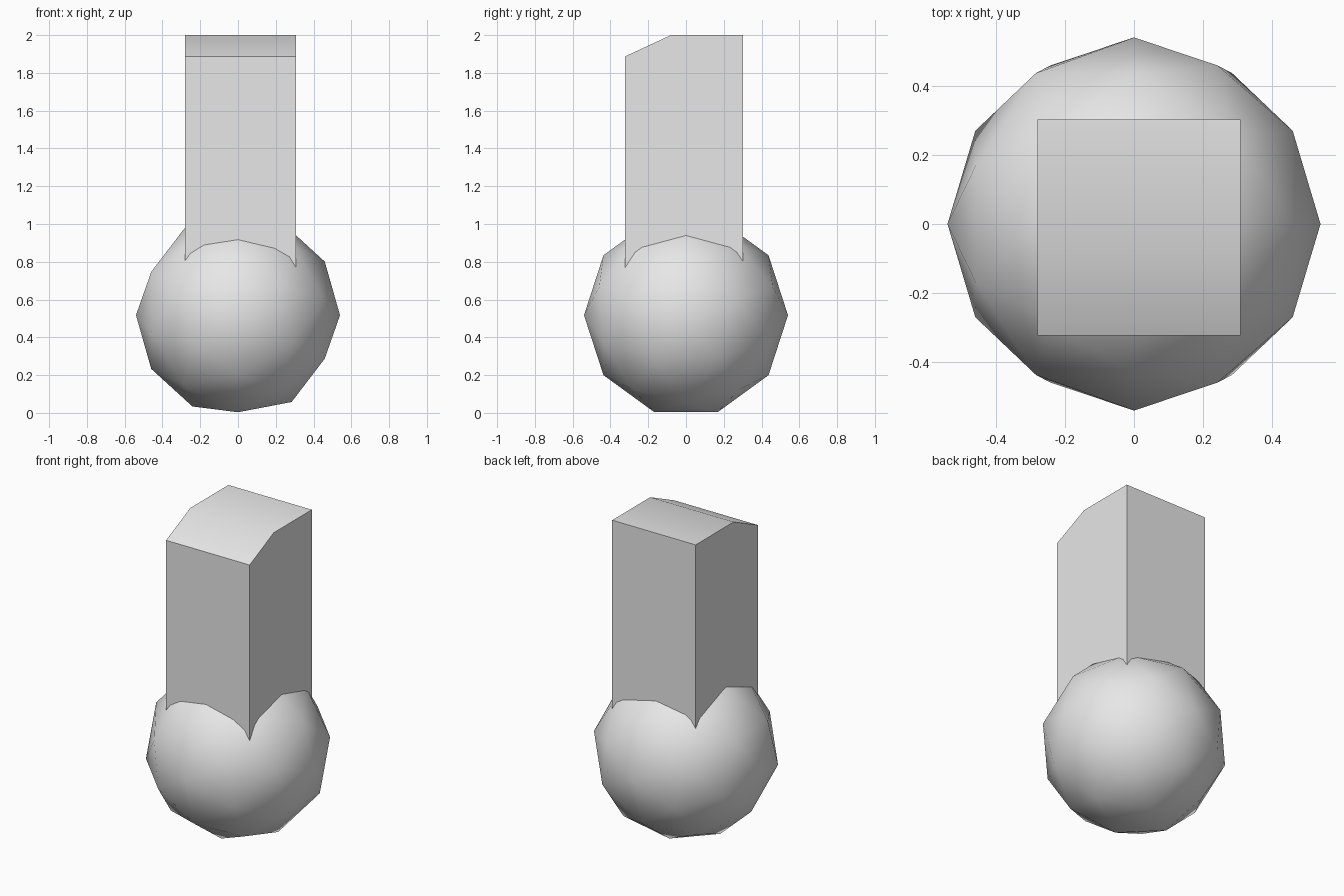
import bpy, bmesh, math
from mathutils import Matrix, Vector

cube = bpy.data.objects.get("Cube")
if cube:
    bpy.data.objects.remove(cube, do_unlink=True)

grey = bpy.data.materials.new("plain_grey")
grey.use_nodes = True
colour = (0.8, 0.8, 0.8, 1)
grey.diffuse_color = colour
grey.node_tree.nodes["Principled BSDF"].inputs["Base Color"].default_value = colour


def finish(name, bm):
    """Turn a bmesh into a shaded, coloured object."""
    bmesh.ops.recalc_face_normals(bm, faces=bm.faces)
    mesh = bpy.data.meshes.new(name)
    bm.to_mesh(mesh)
    bm.free()
    mesh.materials.append(grey)
    obj = bpy.data.objects.new(name, mesh)
    bpy.context.collection.objects.link(obj)
    bpy.ops.object.select_all(action="DESELECT")
    obj.select_set(True)
    bpy.context.view_layer.objects.active = obj
    bpy.ops.object.shade_smooth_by_angle(angle=math.radians(30))
    return obj


# Faceted ball, turned so its poles point sideways
radius = 0.54
bm = bmesh.new()
bmesh.ops.create_icosphere(bm, subdivisions=2, radius=radius)
turn = Matrix.Rotation(math.pi, 4, Vector((1, 0, 1)))
bmesh.ops.transform(bm, matrix=Matrix.Translation((0, 0, 0.517)) @ turn, verts=bm.verts)
finish("base_ball", bm)

# Square post with a sloping front top edge, sunk into the ball
left, right = 0.308, -0.28
profile = [(-0.323, 0.6), (0.303, 0.6), (0.303, 2), (-0.08, 2), (-0.323, 1.887)]
bm = bmesh.new()
side = bm.faces.new([bm.verts.new((right, y, z)) for y, z in profile])
grown = bmesh.ops.extrude_face_region(bm, geom=[side], use_keep_orig=True)
moved = [v for v in grown["geom"] if isinstance(v, bmesh.types.BMVert)]
bmesh.ops.translate(bm, verts=moved, vec=(left - right, 0, 0))
finish("post", bm)
